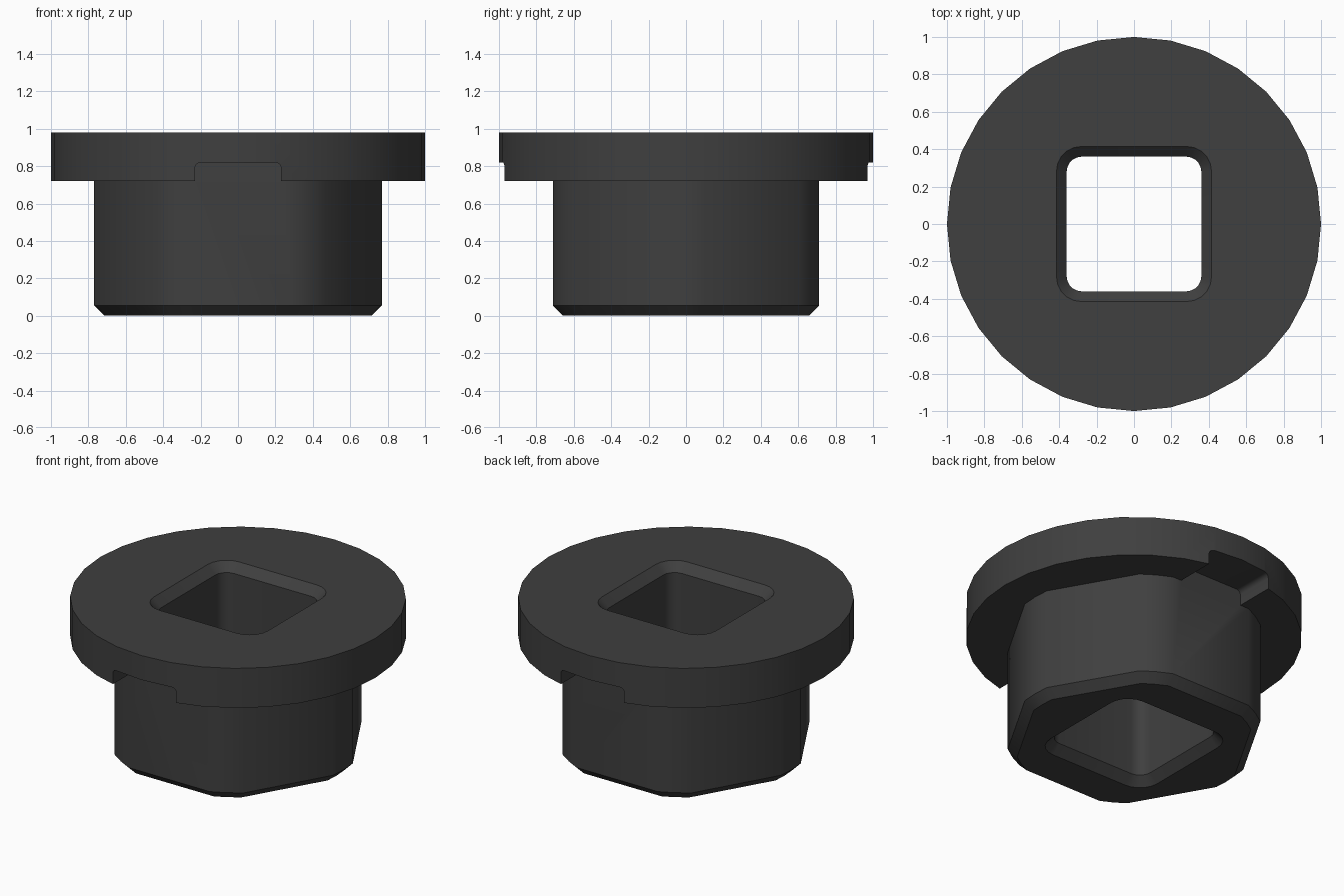
import bpy, bmesh
from math import sin, cos, acos, pi

if "Cube" in bpy.data.objects:
    bpy.data.objects.remove(bpy.data.objects["Cube"])


def loft(name, rings):
    """Solid from stacked rings of 3D points, capped at both ends."""
    bm = bmesh.new()
    vs = [[bm.verts.new(p) for p in ring] for ring in rings]
    n = len(vs[0])
    for a, b in zip(vs, vs[1:]):
        for i in range(n):
            j = (i + 1) % n
            bm.faces.new((a[i], a[j], b[j], b[i]))
    bm.faces.new(vs[0][::-1])
    bm.faces.new(vs[-1])
    bmesh.ops.recalc_face_normals(bm, faces=bm.faces)
    mesh = bpy.data.meshes.new(name)
    bm.to_mesh(mesh)
    bm.free()
    ob = bpy.data.objects.new(name, mesh)
    bpy.context.collection.objects.link(ob)
    return ob


def combine(ob, tool, operation):
    """Apply a boolean and remove the tool object."""
    tool.hide_render = True
    m = ob.modifiers.new("bool", 'BOOLEAN')
    m.operation, m.object, m.solver = operation, tool, 'EXACT'
    bpy.context.view_layer.objects.active = ob
    bpy.ops.object.modifier_apply(modifier=m.name)
    bpy.data.objects.remove(tool)


def circle(r, z, n=32):
    return [(r * cos(2 * pi * i / n), r * sin(2 * pi * i / n), z) for i in range(n)]


def turned_hex(inset, z):
    """Hexagon with flats facing +-y and corners turned down to a circle."""
    flat, r = 0.712 - inset, 0.77 - inset
    half = pi / 6 - acos(flat / r)
    return [(r * cos(k * pi / 3 + d), r * sin(k * pi / 3 + d), z)
            for k in range(6) for d in (-half, 0, half)]


def rounded_square(grow, z, seg=5):
    r, c = 0.08 + grow, 0.28
    pts = []
    for k, (sx, sy) in enumerate(((1, 1), (-1, 1), (-1, -1), (1, -1))):
        for i in range(seg + 1):
            a = (k + i / seg) * pi / 2
            pts.append((sx * c + r * cos(a), sy * c + r * sin(a), z))
    return pts


# Round flange
bushing = loft("flanged_bushing", [circle(1, 0.72), circle(1, 0.98)])

# Keyway notches under the flange, front and back, with rounded top corners
w, top, r = 0.23, 0.82, 0.03
right = [(w - r + r * cos(i * pi / 8), top - r + r * sin(i * pi / 8)) for i in range(5)]
notch = [(w, 0.6)] + right + [(-x, z) for x, z in reversed(right)] + [(-w, 0.6)]
for s in (-1, 1):
    cutter = loft("notch_cutter", [[(x, s * y, z) for x, z in notch] for y in (0.6, 1.2)])
    combine(bushing, cutter, 'DIFFERENCE')

# Hexagonal body with chamfered foot
body = loft("hex_body", [turned_hex(0.055, 0), turned_hex(0, 0.055), turned_hex(0, 0.9)])
combine(bushing, body, 'UNION')

# Square through-hole, chamfered at both ends
hole = loft("hole_cutter", [rounded_square(g, z) for g, z in
                            ((0.105, -0.05), (0, 0.055), (0, 0.925), (0.105, 1.03))])
combine(bushing, hole, 'DIFFERENCE')

# Dark finish and shading
mat = bpy.data.materials.new("dark_plastic")
mat.diffuse_color = (0.05, 0.05, 0.05, 1)
mat.use_nodes = True
mat.node_tree.nodes["Principled BSDF"].inputs["Base Color"].default_value = mat.diffuse_color
bushing.data.materials.clear()
bushing.data.materials.append(mat)
bpy.ops.object.select_all(action='DESELECT')
bushing.select_set(True)
bpy.context.view_layer.objects.active = bushing
bpy.ops.object.shade_smooth_by_angle(angle=pi / 6)
